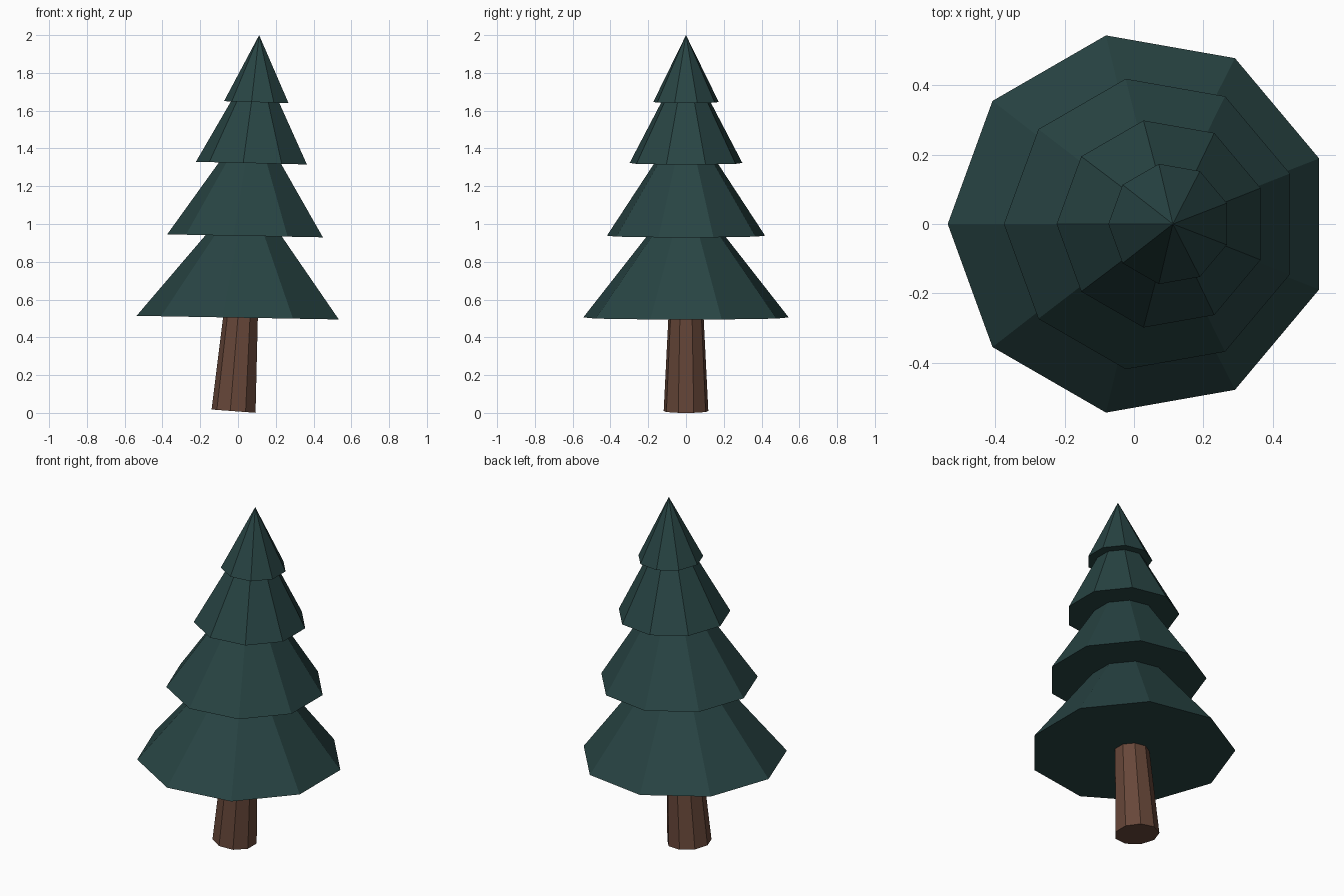
import bpy, bmesh, math

if "Cube" in bpy.data.objects:
    bpy.data.objects.remove(bpy.data.objects["Cube"])

SIDES = 9


def material(name, rgb):
    m = bpy.data.materials.new(name)
    m.diffuse_color = (*rgb, 1)
    m.use_nodes = True
    m.node_tree.nodes["Principled BSDF"].inputs["Base Color"].default_value = m.diffuse_color
    return m


def loft(name, rings, mat, apex=None):
    """Skin nine-sided rings (centre x, centre z, radius, tilt), capped or closed to an apex."""
    bm = bmesh.new()
    loops = []
    for cx, cz, r, tilt in rings:
        loop = []
        for i in range(SIDES):
            a = math.pi + 2 * math.pi * i / SIDES
            dx, dy = r * math.cos(a), r * math.sin(a)
            loop.append(bm.verts.new((cx + dx, dy, cz - tilt * dx)))
        loops.append(loop)
    for lo, hi in zip(loops, loops[1:]):
        for i in range(SIDES):
            j = (i + 1) % SIDES
            bm.faces.new((lo[i], lo[j], hi[j], hi[i]))
    bm.faces.new(loops[0][::-1])
    if apex:
        tip = bm.verts.new(apex)
        for i in range(SIDES):
            bm.faces.new((loops[-1][i], loops[-1][(i + 1) % SIDES], tip))
    else:
        bm.faces.new(loops[-1])
    bmesh.ops.recalc_face_normals(bm, faces=bm.faces)
    me = bpy.data.meshes.new(name)
    bm.to_mesh(me)
    bm.free()
    me.materials.append(mat)
    ob = bpy.data.objects.new(name, me)
    bpy.context.collection.objects.link(ob)
    return ob


needles = material("dark green needles", (0.021, 0.058, 0.057))
bark = material("brown bark", (0.135, 0.063, 0.041))

# Leaning, tapered trunk
loft("trunk", [(-0.02, 0.009, 0.12, 0.075), (0.017, 0.52, 0.094, 0.018)], bark)

# Three truncated branch tiers, each running just inside the one above
loft("branch_tier_1", [(0.015, 0.504, 0.552, 0.018), (0.037, 0.95, 0.198, 0.018)], needles)
loft("branch_tier_2", [(0.05, 0.937, 0.425, 0.019), (0.069, 1.335, 0.161, 0.02)], needles)
loft("branch_tier_3", [(0.08, 1.322, 0.303, 0.024), (0.095, 1.66, 0.124, 0.026)], needles)

# Pointed top
loft("tree_top", [(0.102, 1.645, 0.176, 0.03)], needles, apex=(0.112, 0, 2.0))
